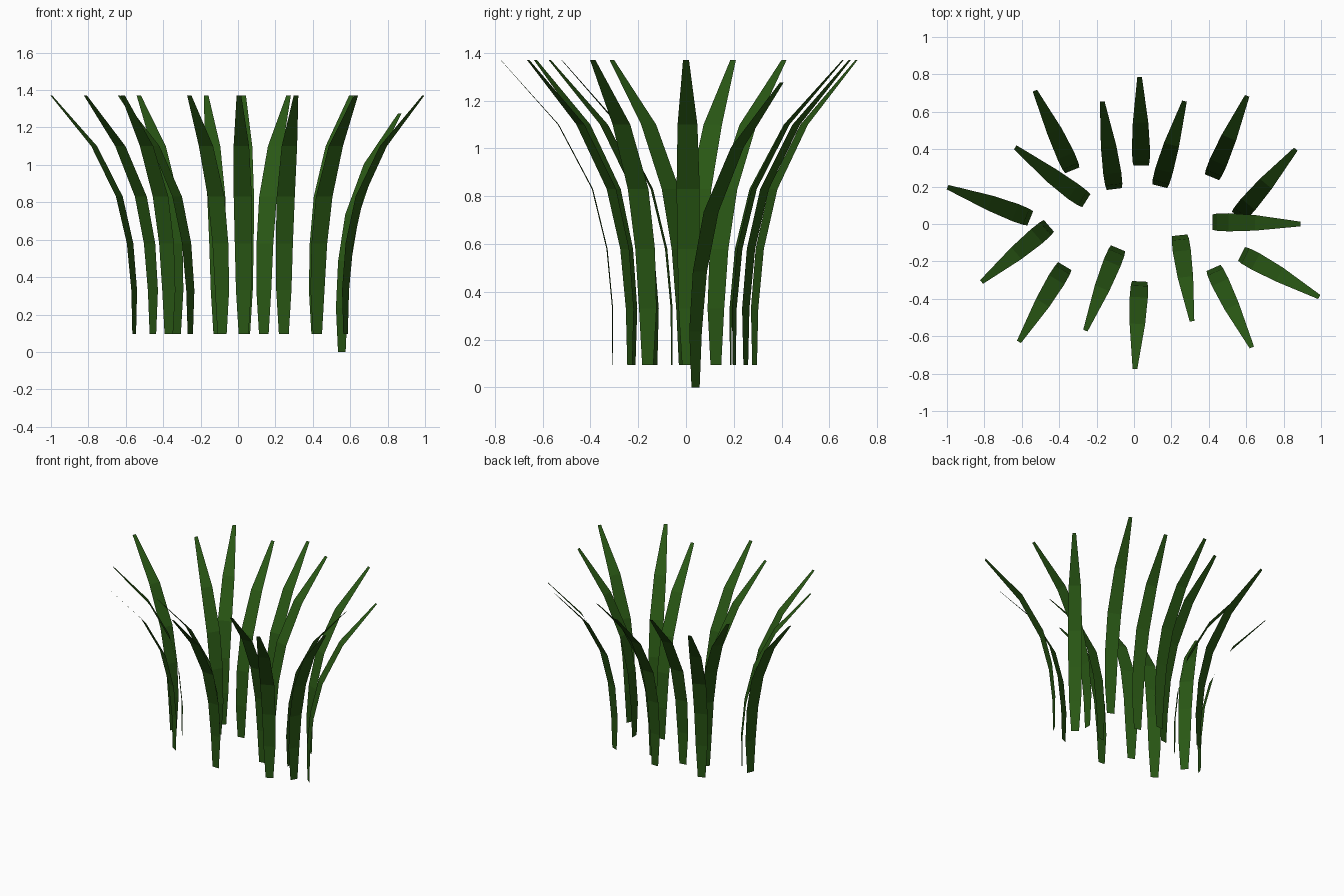
import bpy
import bmesh
from math import radians
from mathutils import Matrix, Vector

default_cube = bpy.data.objects.get("Cube")
if default_cube:
    bpy.data.objects.remove(default_cube, do_unlink=True)

# One leaf green for every blade
green = bpy.data.materials.new("leaf_green")
green.use_nodes = True
colour = (0.022, 0.095, 0.007, 1)
green.diffuse_color = colour
shader = next(n for n in green.node_tree.nodes if n.type == 'BSDF_PRINCIPLED')
shader.inputs["Base Color"].default_value = colour
shader.inputs["Roughness"].default_value = 0.9

# Blade profile: height, outward share, sideways share, width
PROFILE = [
    (0.00, 0.00, 0.00, 0.053),
    (0.235, 0.00, 0.00, 0.082),
    (0.485, 0.05, 0.02, 0.092),
    (0.735, 0.18, 0.10, 0.097),
    (1.005, 0.485, 0.38, 0.083),
    (1.275, 1.00, 1.00, 0.025),
]


def grass_blade(name, root, tip, facing, lift=0.095):
    """Flat tapering strip that arches from its root out to its tip."""
    turn = Matrix.Rotation(radians(facing), 3, 'Z')
    forward = turn @ Vector((1, 0, 0))
    side = turn @ Vector((0, 1, 0))
    start = Vector((*root, lift))
    reach = Vector((*tip, lift)) - start
    out, drift = reach.dot(forward), reach.dot(side)

    bm = bmesh.new()
    previous = None
    for height, along, across, width in PROFILE:
        centre = start + forward * out * along + side * drift * across
        centre.z += height
        row = [bm.verts.new(centre + side * width * s / 2) for s in (-1, 1)]
        if previous:
            bm.faces.new((previous[0], row[0], row[1], previous[1]))
        previous = row
    mesh = bpy.data.meshes.new(name)
    bm.to_mesh(mesh)
    bm.free()
    mesh.materials.append(green)
    bpy.context.collection.objects.link(bpy.data.objects.new(name, mesh))


# Ring of blades: root, tip, facing angle
BLADES = [
    ((-0.555, 0.03), (-0.997, 0.197), 158),
    ((-0.455, -0.01), (-0.815, -0.31), 221),
    ((-0.255, 0.125), (-0.635, 0.41), 148),
    ((-0.37, -0.225), (-0.615, -0.63), 239),
    ((-0.33, 0.287), (-0.53, 0.713), 112),
    ((-0.085, -0.13), (-0.26, -0.57), 247),
    ((-0.105, 0.187), (-0.17, 0.655), 97),
    ((0.038, 0.313), (0.03, 0.785), 90),
    ((0.03, -0.307), (0.005, -0.775), 267),
    ((0.138, 0.202), (0.27, 0.657), 76),
    ((0.417, 0.25), (0.605, 0.685), 68),
    ((0.42, 0.01), (0.89, 0.0), 0),
    ((0.575, -0.16), (0.99, -0.39), -27),
    ((0.425, -0.235), (0.63, -0.66), -66),
    ((0.245, -0.06), (0.31, -0.52), -84),
]
for i, (root, tip, facing) in enumerate(BLADES, 1):
    grass_blade(f"grass_blade_{i}", root, tip, facing)

# One blade rooted lower than the rest
grass_blade("low_grass_blade", (0.555, 0.04), (0.865, 0.40), 50, lift=0)
